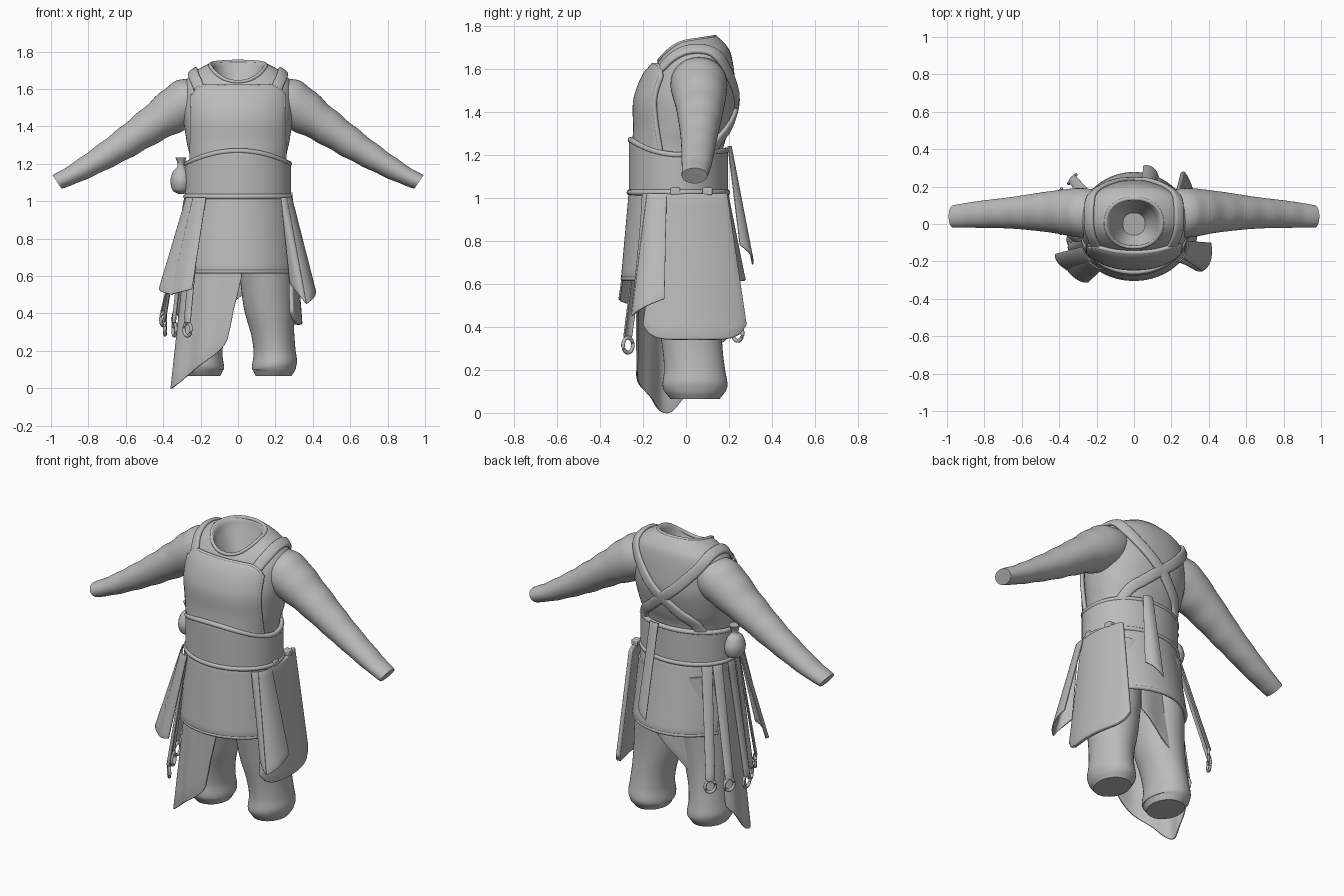
import bpy, bmesh, math
from mathutils import Vector
from mathutils.bvhtree import BVHTree

if "Cube" in bpy.data.objects:
    bpy.data.objects.remove(bpy.data.objects["Cube"])

grey = bpy.data.materials.new("cloth_grey")
grey.use_nodes = True
grey.diffuse_color = (0.5, 0.5, 0.5, 1)
grey.node_tree.nodes["Principled BSDF"].inputs["Base Color"].default_value = (0.5, 0.5, 0.5, 1)


def finish(name, bm, thick=0, bevel=0):
    bmesh.ops.remove_doubles(bm, verts=bm.verts, dist=0.00001)
    bmesh.ops.recalc_face_normals(bm, faces=bm.faces)
    mesh = bpy.data.meshes.new(name)
    bm.to_mesh(mesh)
    bm.free()
    ob = bpy.data.objects.new(name, mesh)
    bpy.context.collection.objects.link(ob)
    mesh.materials.append(grey)
    if thick:
        mod = ob.modifiers.new("thickness", "SOLIDIFY")
        mod.thickness, mod.offset = thick, 0
    if bevel:
        mod = ob.modifiers.new("soft_edge", "BEVEL")
        mod.width, mod.segments = bevel, 2
    bpy.ops.object.select_all(action="DESELECT")
    bpy.context.view_layer.objects.active = ob
    ob.select_set(True)
    bpy.ops.object.shade_smooth_by_angle(angle=math.radians(45))
    return ob


def spline(rows, steps=6):
    """Catmull-Rom samples through rows of any size."""
    out, last = [], len(rows) - 1
    for i in range(last):
        a, b, c, d = (rows[max(0, min(last, i + k))] for k in (-1, 0, 1, 2))
        for s in range(steps):
            t = s / steps
            out.append([q + 0.5 * t * (r - p + t * (2 * p - 5 * q + 4 * r - w + t * (3 * (q - r) + w - p)))
                        for p, q, r, w in zip(a, b, c, d)])
    return out + [list(rows[-1])]


def skin(name, rings, closed=True, caps=False, **kw):
    bm = bmesh.new()
    vs = [[bm.verts.new(p) for p in ring] for ring in rings]
    n = len(vs[0])
    for a, b in zip(vs, vs[1:]):
        for i in range(n if closed else n - 1):
            j = (i + 1) % n
            bm.faces.new((a[i], a[j], b[j], b[i]))
    if caps:
        bm.faces.new(vs[0])
        bm.faces.new(vs[-1])
    return finish(name, bm, **kw)


def oval(c, u, v, power=2.0, n=40):
    def f(t):
        return math.copysign(abs(t) ** (2 / power), t)
    return [c + u * f(math.cos(k * math.tau / n)) + v * f(math.sin(k * math.tau / n)) for k in range(n)]


def tube(name, pts, radius, cyclic=False):
    rings = []
    n = len(pts)
    for i, p in enumerate(pts):
        nxt = pts[(i + 1) % n] if cyclic else pts[min(i + 1, n - 1)]
        prv = pts[i - 1] if cyclic else pts[max(i - 1, 0)]
        t = (nxt - prv).normalized()
        side = t.cross(Vector((0, 0, 1)) if abs(t.z) < 0.9 else Vector((1, 0, 0))).normalized()
        rings.append(oval(p, side * radius, t.cross(side) * radius, n=10))
    if cyclic:
        rings.append(rings[0])
    return skin(name, rings, caps=not cyclic)


def hoop(a, z, rx, ry, cy=-0.035):
    a = math.radians(a)
    return Vector((rx * math.sin(a), cy - ry * math.cos(a), z))


def shell(name, a0, a1, top, bottom, rx=0.275, ry=0.222, flare=(.09, .09), ripple=0, thick=0.014, n=48, m=10):
    """Curved sheet around the waist; angle 0 is the front. Returns its lower edge."""
    rings = []
    for j in range(m + 1):
        ring = []
        for i in range(n + 1):
            a = a0 + (a1 - a0) * i / n
            z = top(a) + (bottom(a) - top(a)) * j / m
            d = max(1.02 - z, 0)
            w = ripple * d * math.sin(math.radians(a * 9))
            ring.append(hoop(a, z, rx + flare[0] * d + w, ry + flare[1] * d + w))
        rings.append(ring)
    skin(name, rings, closed=False, thick=thick, bevel=thick * 0.3)
    return rings[-1]


def patch(name, tl, tr, br, bl, bulge=(0, 0, 0), rounding=0, thick=0.008, n=14):
    """Hanging sheet between four corners."""
    tl, tr, br, bl, bulge = map(Vector, (tl, tr, br, bl, bulge))
    rings = []
    for j in range(n + 1):
        ring = []
        for i in range(n + 1):
            u, v = i / n, j / n
            v *= 1 - rounding * abs(2 * u - 1) ** 6
            p = tl.lerp(tr, u).lerp(bl.lerp(br, u), v)
            ring.append(p + bulge * (4 * u * (1 - u)) * (0.4 + 0.6 * v))
        rings.append(ring)
    return skin(name, rings, closed=False, thick=thick, bevel=thick * 0.3)


def torso_ring(z, cy, rx, ry, tilt, dip):
    ring = oval(Vector((0, cy, z)), Vector((rx, 0, 0)), Vector((0, ry, tilt * ry)), 2.2, 56)
    for p in ring:
        p.z -= dip * max(0, (cy - p.y) / ry) ** 2
    return ring


# Torso with open neck bowl: height, centre y, half width, half depth, tilt, front dip
rows = [(.93, -.03, .26, .21, 0, 0), (1.2, -.03, .255, .2, 0, 0), (1.32, -.01, .275, .212, 0, 0),
        (1.45, .005, .293, .227, 0, 0), (1.56, .022, .293, .205, 0, 0), (1.64, .032, .28, .18, .1, .02),
        (1.69, .03, .235, .16, .1, .04), (1.73, .01, .16, .135, .15, .07), (1.725, .002, .135, .125, .15, .07),
        (1.67, 0, .115, .11, .2, .04), (1.55, 0, .06, .06, .2, 0)]
torso = skin("torso", [torso_ring(*row) for row in spline(rows)], caps=True)
tree = BVHTree.FromObject(torso, bpy.context.evaluated_depsgraph_get())
tube("collar", torso_ring(1.728, .006, .15, .13, .15, .07), .01, True)

# Sleeves and trouser legs, one per side
sleeve = [(.17, .06, 1.58, .11, .1), (.28, .06, 1.525, .132, .128), (.45, .065, 1.415, .11, .1),
          (.65, .06, 1.28, .085, .077), (.85, .05, 1.16, .07, .055), (.967, .04, 1.103, .06, .043)]
leg = [(.13, -.01, .95, .14, .19), (.15, 0, .7, .148, .175), (.165, .015, .45, .135, .15),
       (.185, .03, .3, .115, .14), (.195, .04, .2, .112, .142), (.195, .042, .12, .12, .15),
       (.19, .042, .065, .095, .115)]
for side, word in ((1, "left"), (-1, "right")):
    rings = []
    for x, y, z, ry, r in spline(sleeve, 8):
        r *= 1 + 0.025 * math.sin(x * 55)
        rings.append(oval(Vector((side * x, y, z)), Vector((0, ry, 0)), Vector((side * .56 * r, 0, .83 * r))))
    skin(word + "_sleeve", rings, caps=True)
    rings = []
    for x, y, z, rx, ry in spline(leg):
        rings.append(oval(Vector((side * x, y, z)), Vector((rx, 0, .1 * rx * side * (z > .1))), Vector((0, ry, 0))))
    skin(word + "_trouser_leg", rings, caps=True)

    # Shoulder strap that crosses over the back to the other hip
    path = [(.19, -.2, 1.57), (.23, -.12, 1.64), (.25, 0, 1.7), (.24, .1, 1.69), (.19, .19, 1.6),
            (.08, .25, 1.48), (-.06, .25, 1.36), (-.17, .2, 1.27), (-.23, .14, 1.19)]
    pts = [tree.find_nearest(Vector((side * x, y, z)))[:2] for x, y, z in spline(path)]
    rings = []
    for i, (p, nor) in enumerate(pts):
        t = pts[min(i + 1, len(pts) - 1)][0] - pts[max(i - 1, 0)][0]
        across = t.cross(nor).normalized()
        rings.append(oval(p + nor * .006, across * .03, nor * .013, 3, 16))
    skin(word + "_shoulder_strap", rings, caps=True)

# Bib laid over the chest, with rounded top corners
rings = []
for j in range(21):
    ring = []
    for i in range(25):
        u = i / 12 - 1
        z = 1.2 + .41 * j / 20 * (1 - .12 * abs(u) ** 9)
        hit = tree.ray_cast(Vector((u * .237, -1, z)), Vector((0, 1, 0)))
        ring.append(hit[0] + hit[1] * .012)
    rings.append(ring)
skin("chest_bib", rings, closed=False, thick=.024, bevel=.006)
edge = [r[0] for r in rings] + rings[-1][1:-1] + [r[-1] for r in reversed(rings)]
tube("bib_piping", edge, .012)


# Wide waist belt with rolled edges
def belt_top(a):
    c = math.cos(math.radians(a))
    return 1.2 + .07 * max(0, c) ** 2 + .02 * max(0, -c)


shell("waist_belt", 0, 360, belt_top, lambda a: 1.02, thick=.018, n=72)
tube("belt_top_roll", [hoop(a, belt_top(a), .275, .222) for a in range(0, 360, 5)], .014, True)
tube("belt_bottom_roll", [hoop(a, 1.025, .279, .227) for a in range(0, 360, 5)], .014, True)

# Apron front and back, with thick hems
for word, a0, a1, depth in (("front", -52, 76, .09), ("back", 100, 245, .2)):
    hem = shell(word + "_apron", a0, a1, lambda a: 1.03, lambda a: .625, rx=.268, flare=(.09, depth), thick=.02)
    tube(word + "_apron_hem", hem, .012)

# Long ragged under-cloth reaching the ground on the right
drop = spline([(4, .6), (-5, .4), (-14, .22), (-50, .07), (-78, 0), (-110, .14), (-150, .34), (-195, .55)], 60)


def ragged(a):
    return min(drop, key=lambda r: abs(r[0] - a))[1]


shell("long_under_cloth", 4, -195, lambda a: 1.0, ragged, rx=.25, ry=.18, flare=(.11, .03),
      ripple=.01, thick=.008, n=72)

# Left hip panel with belt loops
patch("left_hip_panel", (.272, -.11, 1.02), (.235, .19, 1.02), (.26, .29, .34), (.285, -.21, .34),
      (.06, 0, 0), .1, .024)
for y in (-.05, .1):
    loop = bmesh.new()
    bmesh.ops.create_cube(loop, size=1)
    bmesh.ops.scale(loop, vec=(.04, .045, .035), verts=loop.verts)
    bmesh.ops.translate(loop, vec=(.285 - abs(y) * .25, y, 1.03), verts=loop.verts)
    finish("belt_loop", loop, bevel=.006)

# Folded sashes
patch("left_sash_outer", (.26, -.18, 1.02), (.285, -.09, 1.02), (.41, -.1, .53), (.365, -.25, .45), (.02, -.02, 0))
patch("left_sash_inner", (.23, -.2, 1.02), (.26, -.18, 1.02), (.365, -.25, .45), (.28, -.19, .56), (0, -.02, 0))
patch("right_sash_front", (-.17, -.24, 1.02), (-.24, -.2, 1.02), (-.36, -.24, .5), (-.245, -.31, .53), (0, -.02, 0))
patch("right_sash_side", (-.23, -.2, 1.02), (-.275, -.12, 1.02), (-.42, -.16, .53), (-.35, -.25, .5), (-.02, 0, 0))
patch("back_sash", (.04, .205, 1.24), (.1, .195, 1.24), (.13, .25, .78), (.05, .31, .69), (.01, .02, 0))

# Ring-ended straps around the right hip
for x, y, z in ((-.33, .24, .37), (-.4, .16, .37), (-.39, -.02, .32), (-.34, -.13, .315), (-.27, -.27, .315)):
    out = Vector((x, y + .035, 0)).normalized()
    flat = Vector((-out.y, out.x, 0))
    top = Vector((out.x * .28, out.y * .225 - .035, 1.02))
    low = Vector((x, y, z + .035))
    patch("hanging_strap", top - flat * .03, top + flat * .03, low + flat * .025, low - flat * .025, out * .01)
    tube("strap_ring", oval(Vector((x, y, z)), flat * .03, Vector((0, 0, .035)), n=24), .009, True)

# Tied pouch on the right of the belt
pouch = spline([(1.04, .015), (1.06, .045), (1.11, .056), (1.16, .042), (1.19, .018), (1.235, .03)])
skin("tied_pouch", [oval(Vector((-.305, -.03, z)), Vector((r, 0, 0)), Vector((0, r * 1.2, 0)), n=24)
                    for z, r in pouch], caps=True)
